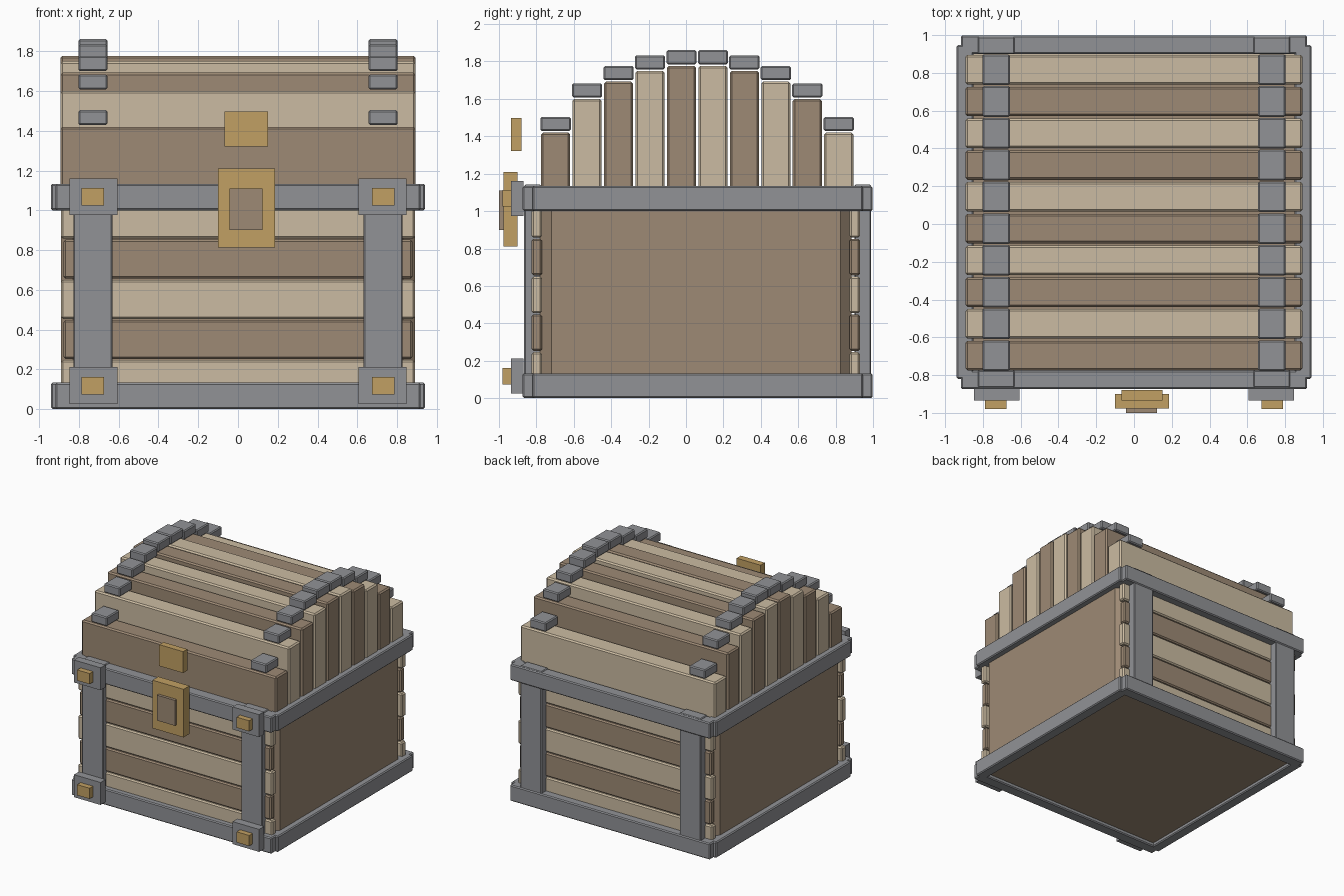
import bpy
import bmesh
from mathutils import Vector

old = bpy.data.objects.get("Cube")
if old:
    bpy.data.objects.remove(old, do_unlink=True)


def material(name, rgb):
    m = bpy.data.materials.new(name)
    m.use_nodes = True
    m.diffuse_color = (*rgb, 1)
    m.node_tree.nodes["Principled BSDF"].inputs["Base Color"].default_value = (*rgb, 1)
    return m


LIGHT = material("light wood", (0.60, 0.50, 0.36))
DARK = material("dark wood", (0.34, 0.255, 0.178))
IRON = material("grey iron", (0.285, 0.29, 0.307))
BRASS = material("brass", (0.535, 0.352, 0.126))


def box(name, x, y, z, mat, bevel=0.0, upright_only=False):
    """Box between (min, max) pairs, with flat chamfered edges."""
    lo, hi = (Vector(c) for c in zip(sorted(x), sorted(y), sorted(z)))
    bm = bmesh.new()
    bmesh.ops.create_cube(bm, size=1)
    for v in bm.verts:
        v.co = (lo + hi) / 2 + v.co * (hi - lo)
    if bevel:
        edges = [e for e in bm.edges if not upright_only
                 or abs(e.verts[0].co.z - e.verts[1].co.z) > bevel]
        bmesh.ops.bevel(bm, geom=edges, offset=bevel, segments=1,
                        affect='EDGES', profile=0.5)
    me = bpy.data.meshes.new(name)
    bm.to_mesh(me)
    bm.free()
    me.materials.append(mat)
    ob = bpy.data.objects.new(name, me)
    bpy.context.collection.objects.link(ob)
    return ob


# Body with chamfered upright corners
box("body", (-0.89, 0.89), (-0.78, 0.885), (0.03, 1.05), DARK, 0.06, True)

# Horizontal planks on the front and back
for i in range(5):
    dark = i % 2 == 1
    half = 0.877 if dark else 0.89
    bottom = 0.05 + 0.202 * i
    for side, inner, outer in (("front", -0.77, -0.825), ("back", 0.875, 0.93)):
        box(f"{side}_plank", (-half, half), (inner, outer),
            (bottom, bottom + 0.196), DARK if dark else LIGHT, 0.01)

# Iron rails around the base and the rim
for level, z in (("base", (0, 0.133)), ("rim", (1.0, 1.133))):
    box(f"{level}_front_rail", (-0.917, 0.917), (-0.873, -0.775), z, IRON, 0.008)
    box(f"{level}_back_rail", (-0.917, 0.917), (0.90, 0.998), z, IRON, 0.008)
    for s in (-1, 1):
        box(f"{level}_side_rail", (s * 0.85, s * 0.94), (-0.82, 0.947), z, IRON, 0.008)

# Iron posts, corner plates and studs
for s in (-1, 1):
    post_x = (s * 0.632, s * 0.827)
    box("front_post", post_x, (-0.865, -0.775), (0.005, 1.141), IRON, 0.006)
    box("back_post", post_x, (0.90, 0.99), (0.005, 1.141), IRON, 0.006)
    for z in (0.118, 1.068):
        box("corner_plate", (s * 0.605, s * 0.848), (-0.935, -0.87),
            (z - 0.093, z + 0.093), IRON)
        box("stud", (s * 0.674, s * 0.788), (-0.98, -0.935),
            (z - 0.044, z + 0.044), BRASS)

# Arched lid of upright slats with iron caps
tops = [1.42, 1.60, 1.692, 1.75, 1.777]
for i, top in enumerate(tops + tops[::-1]):
    y = -0.697 + 0.1682 * i
    box("lid_slat", (-0.893, 0.893), (y - 0.078, y + 0.078), (1.02, top),
        LIGHT if i % 2 else DARK, 0.011)
    for s in (-1, 1):
        box("lid_cap", (s * 0.657, s * 0.803), (y - 0.081, y + 0.081),
            (top + 0.008, top + 0.083), IRON, 0.008)

# Latch, set slightly off centre
box("upper_latch", (-0.067, 0.152), (-0.935, -0.88), (1.32, 1.497), BRASS)
box("lock_plate", (-0.10, 0.185), (-0.977, -0.9), (0.812, 1.21), BRASS)
box("lock_inset", (-0.042, 0.122), (-1.0, -0.97), (0.90, 1.11), DARK)
